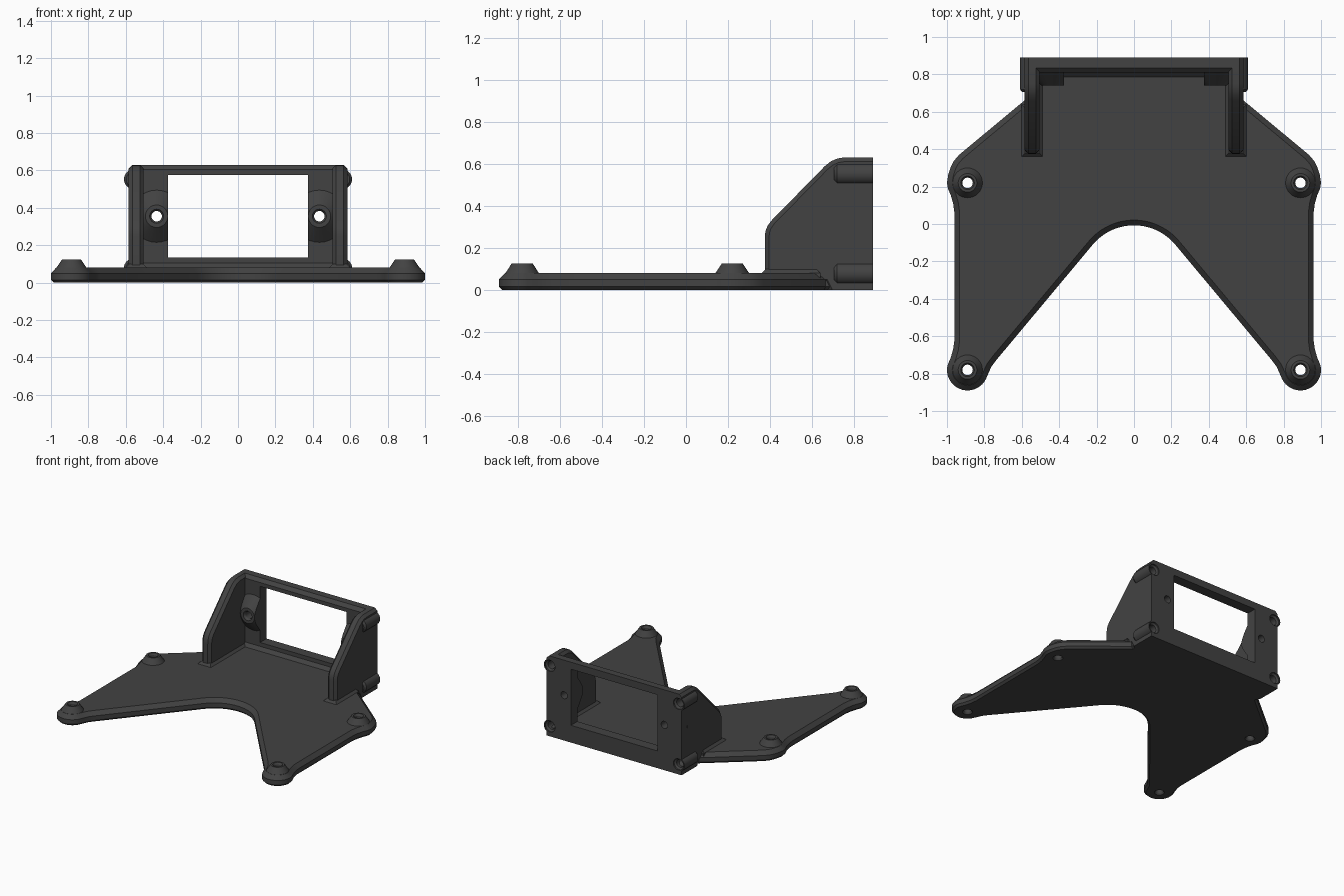
import bpy, bmesh, math
from mathutils import Vector

if "Cube" in bpy.data.objects:
    bpy.data.objects.remove(bpy.data.objects["Cube"])

mat = bpy.data.materials.new("dark grey plastic")
mat.diffuse_color = (0.055, 0.055, 0.055, 1)
mat.use_nodes = True
mat.node_tree.nodes["Principled BSDF"].inputs["Base Color"].default_value = mat.diffuse_color


def loft(name, rings):
    """Closed solid through equal-sized rings of 3D points."""
    bm = bmesh.new()
    vs = [[bm.verts.new(p) for p in r] for r in rings]
    n = len(vs[0])
    for a, b in zip(vs, vs[1:]):
        for i in range(n):
            j = (i + 1) % n
            bm.faces.new((a[i], a[j], b[j], b[i]))
    bm.faces.new(vs[0][::-1])
    bm.faces.new(vs[-1])
    bmesh.ops.recalc_face_normals(bm, faces=bm.faces)
    me = bpy.data.meshes.new(name)
    bm.to_mesh(me)
    bm.free()
    ob = bpy.data.objects.new(name, me)
    bpy.context.collection.objects.link(ob)
    me.materials.append(mat)
    return ob


def inset(pts, d):
    """Mitred inward offset of a counter-clockwise outline."""
    out = []
    for i, p in enumerate(pts):
        p = Vector(p)
        a = (p - Vector(pts[i - 1])).normalized()
        b = (Vector(pts[(i + 1) % len(pts)]) - p).normalized()
        na, nb = Vector((-a.y, a.x)), Vector((-b.y, b.x))
        out.append(p + (na + nb) * (d / (1 + na.dot(nb))))
    return out


def stack(name, pts, layers, place):
    """Prism with chamfers: layers are (inset, height)."""
    return loft(name, [[place(q.x, q.y, h) for q in inset(pts, d)] for d, h in layers])


def lathe(name, prof, place, n=32):
    """Turned solid: prof is (radius, height)."""
    t = [2 * math.pi * i / n for i in range(n)]
    return loft(name, [[place(r * math.cos(a), r * math.sin(a), h) for a in t] for r, h in prof])


def box(name, x0, x1, y0, y1, z0, z1, d=0):
    return stack(name, [(x0, y0), (x1, y0), (x1, y1), (x0, y1)],
                 [(0, z0), (0, z1 - d), (d, z1)] if d else [(0, z0), (0, z1)],
                 lambda u, v, h: (u, v, h))


def combine(target, others, op):
    bpy.context.view_layer.objects.active = target
    for o in others:
        m = target.modifiers.new("b", 'BOOLEAN')
        m.operation, m.object, m.solver = op, o, 'EXACT'
        bpy.ops.object.modifier_apply(modifier=m.name)
        bpy.data.objects.remove(o)


def arc(cx, cy, r, a0, a1, n):
    return [(cx + r * math.cos(math.radians(a0 + (a1 - a0) * i / n)),
             cy + r * math.sin(math.radians(a0 + (a1 - a0) * i / n))) for i in range(n + 1)]


# Base plate outline: notch, front foot, side, rear foot, rear shoulder
half = arc(0, -0.294, 0.287, 90, 40, 10)
half += [(0.735, -0.726), (0.762, -0.762), (0.777, -0.795)]
half += arc(0.89, -0.78, 0.11, 198, 372, 20)
half += [(0.98, -0.715), (0.967, -0.67), (0.96, -0.62), (0.96, 0.06),
         (0.967, 0.11), (0.98, 0.155), (0.995, 0.19), (1.0, 0.22), (0.993, 0.265),
         (0.98, 0.305), (0.965, 0.335), (0.935, 0.37), (0.58, 0.665), (0.58, 0.85)]
outline = half + [(-x, y) for x, y in half[:0:-1]]
plate = stack("base_plate", outline, [(0.015, 0), (0, 0.015), (0, 0.05), (0.028, 0.08)],
              lambda u, v, h: (u, v, h))

# Mounting feet with countersunk through holes
feet, holes = [], []
for sx in (-1, 1):
    for y in (0.22, -0.78):
        at = lambda u, v, h: (sx * 0.89 + u, y + v, h)
        feet.append(lathe("foot", [(0.093, 0.06), (0.05, 0.125)], at))
        holes.append(lathe("hole", [(0.042, -0.01), (0.028, 0.012), (0.028, 0.11),
                                    (0.042, 0.135)], at))
combine(plate, feet, 'UNION')
combine(plate, holes, 'DIFFERENCE')

# Rear panel of the bracket, oversized at back and bottom for trimming
bracket = stack("bracket", [(0.81, -0.05), (0.95, -0.05), (0.95, 0.63), (0.835, 0.63),
                            (0.81, 0.605)], [(0, -0.55), (0, 0.55)],
                lambda u, v, h: (h, u, v))
side = [(0.375, 0.03), (0.66, 0.03), (0.70, -0.05), (0.95, -0.05), (0.95, 0.63), (0.75, 0.63),
        (0.72, 0.625), (0.69, 0.612), (0.66, 0.588), (0.405, 0.328), (0.388, 0.304),
        (0.378, 0.278), (0.375, 0.25)]
adds = [box("wall_skirt", -0.53, 0.53, 0.785, 0.86, 0.04, 0.105, 0.025)]
cuts = [box("window", -0.375, 0.375, 0.6, 1.0, 0.135, 0.575)]
for sx in (-1, 1):
    # Chamfered side gusset and its flared base
    adds.append(stack("gusset", side, [(0.02, 0.505), (0, 0.525), (0, 0.565), (0.02, 0.585)],
                      lambda u, v, h: (sx * h, u, v)))
    for a, b, y0, y1 in ((0.488, 0.602, 0.36, 0.64), (0.488, 0.545, 0.6, 0.83)):
        x0, x1 = sorted((sx * a, sx * b))
        adds.append(box("skirt", x0, x1, y0, y1, 0.04, 0.1, 0.02))
    # Corner screw tubes, open at the back
    for z in (0.0775, 0.5525):
        at = lambda u, v, h: (sx * 0.5575 + u, h, z + v)
        adds.append(lathe("tube", [(0.04, 0.705), (0.0525, 0.72), (0.0525, 0.93)], at))
        cuts.append(lathe("tube_hole", [(0.03, 0.74), (0.03, 0.87), (0.044, 0.88),
                                        (0.044, 0.95)], at))
    # Conical screw boss beside the window
    at = lambda u, v, h: (sx * 0.435 + u, h, 0.355 + v)
    adds.append(lathe("screw_boss", [(0.151, 0.82), (0.06, 0.74)], at))
    cuts.append(lathe("screw_hole", [(0.044, 0.73), (0.028, 0.755), (0.028, 0.95)], at))
cuts += [box("trim_back", -1, 1, 0.89, 1.2, -0.3, 1), box("trim_base", -1, 1, 0, 1.2, -0.3, 0)]
combine(bracket, adds, 'UNION')
combine(bracket, cuts, 'DIFFERENCE')

for ob in (plate, bracket):
    bpy.ops.object.select_all(action='DESELECT')
    ob.select_set(True)
    bpy.context.view_layer.objects.active = ob
    bpy.ops.object.shade_smooth_by_angle(angle=math.radians(25))
